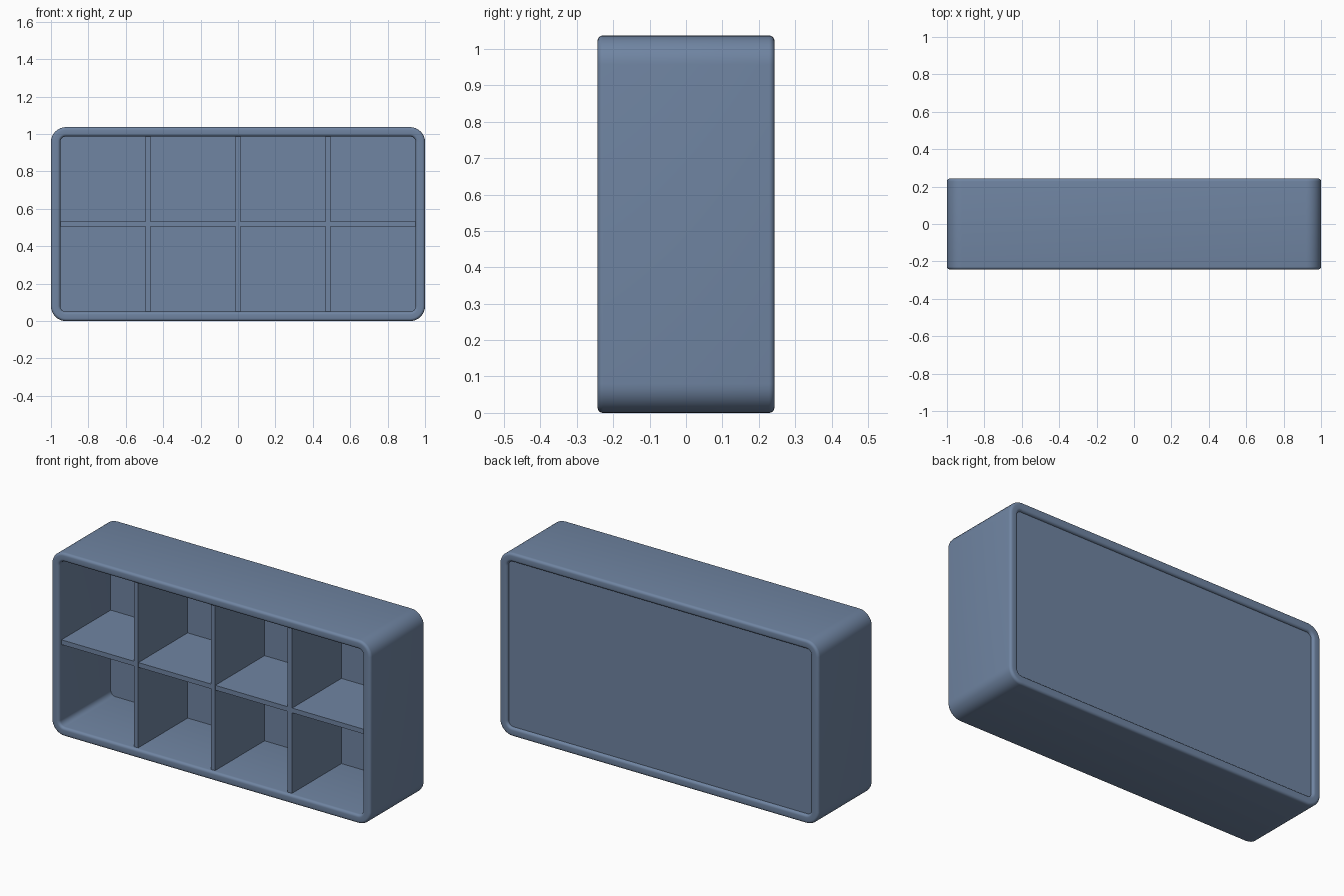
import bpy, bmesh, math

if "Cube" in bpy.data.objects:
    bpy.data.objects.remove(bpy.data.objects["Cube"])

W, H, D = 2.0, 1.037, 0.486      # overall size
R, WALL, RIM = 0.08, 0.05, 0.015  # outer corner radius, wall, rim rounding
T = 0.027                         # divider thickness
FRONT, BACK = -0.224, 0.218       # divider front, panel inner face

mat = bpy.data.materials.new("slate blue")
mat.diffuse_color = (0.16, 0.232, 0.36, 1)
mat.use_nodes = True
mat.node_tree.nodes["Principled BSDF"].inputs["Base Color"].default_value = mat.diffuse_color


def finish(name, bm):
    bmesh.ops.recalc_face_normals(bm, faces=bm.faces)
    me = bpy.data.meshes.new(name)
    bm.to_mesh(me)
    bm.free()
    me.materials.append(mat)
    ob = bpy.data.objects.new(name, me)
    bpy.context.collection.objects.link(ob)
    return ob


def smooth(ob):
    bpy.ops.object.select_all(action='DESELECT')
    ob.select_set(True)
    bpy.context.view_layer.objects.active = ob
    bpy.ops.object.shade_smooth_by_angle(angle=math.radians(35))


def ring(bm, inset, y, n=8):
    """Rounded rectangle in the xz plane, offset inwards."""
    verts = []
    for q, (sx, sz) in enumerate([(1, 1), (-1, 1), (-1, -1), (1, -1)]):
        for i in range(n + 1):
            a = math.pi / 2 * (q + i / n)
            verts.append(bm.verts.new((
                sx * (W / 2 - R) + (R - inset) * math.cos(a), y,
                H / 2 + sz * (H / 2 - R) + (R - inset) * math.sin(a))))
    return verts


def bridge(bm, a, b):
    n = len(a)
    for i in range(n):
        j = (i + 1) % n
        bm.faces.new((a[i], a[j], b[j], b[i]))


def box(name, size, loc):
    bm = bmesh.new()
    bmesh.ops.create_cube(bm, size=1)
    for v in bm.verts:
        v.co = [c * s + o for c, s, o in zip(v.co, size, loc)]
    return finish(name, bm)


# Outer frame: closed wall section with rounded rims swept round the outline
section = []
corners = [(RIM, -D / 2 + RIM, 180), (WALL - RIM, -D / 2 + RIM, 270),
           (WALL - RIM, D / 2 - RIM, 0), (RIM, D / 2 - RIM, 90)]
for cx, cy, start in corners:
    for i in range(6):
        a = math.radians(start + 90 * i / 5)
        section.append((cx + RIM * math.cos(a), cy + RIM * math.sin(a)))
bm = bmesh.new()
rings = [ring(bm, t, y) for t, y in section]
for k in range(len(rings)):
    bridge(bm, rings[k], rings[(k + 1) % len(rings)])
smooth(finish("outer_frame", bm))

# Back panel, slightly recessed from the rear rim
bm = bmesh.new()
a, b = ring(bm, WALL - 0.003, BACK), ring(bm, WALL - 0.003, D / 2 - 0.015)
bridge(bm, a, b)
bm.faces.new(a)
bm.faces.new(b)
smooth(finish("back_panel", bm))

# Dividers forming two rows of four compartments
depth = BACK - FRONT + 0.004
mid = (FRONT + BACK + 0.004) / 2
for i in (-1, 0, 1):
    box("upright_divider", (T, depth, H - 2 * WALL + 0.01), (i * 0.4815, mid, H / 2))
box("middle_shelf", (W - 2 * WALL + 0.01, depth - 0.002, T), (0, mid + 0.001, H / 2))
